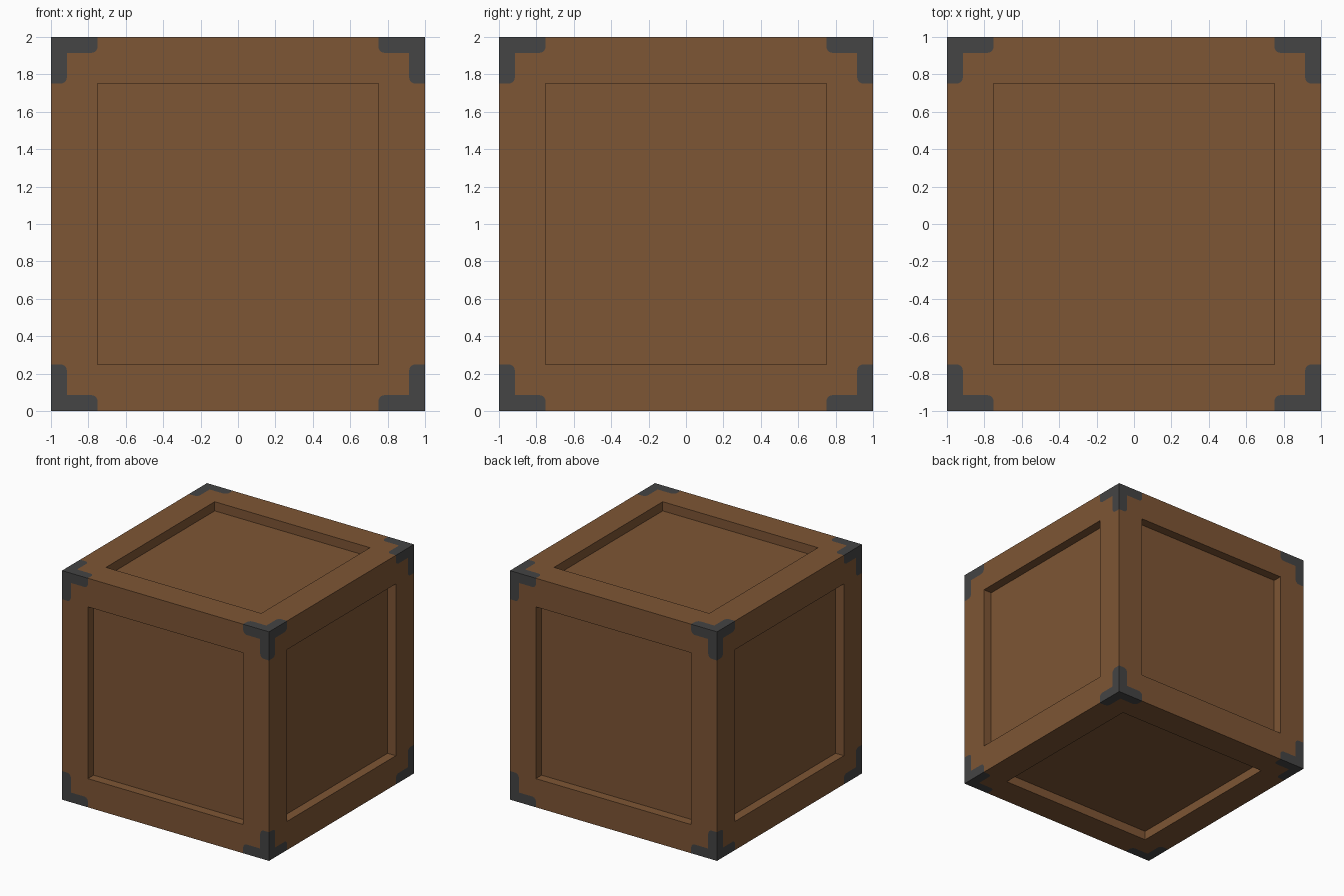
import bpy, bmesh, math
from mathutils import Matrix, Vector

cube = bpy.data.objects.get("Cube")
if cube:
    bpy.data.objects.remove(cube, do_unlink=True)

PANEL = 0.75      # half width of the recessed panel, also where brackets end
DEPTH = 0.08      # recess depth
ARM = 0.915       # inner side of the bracket arms
R = 0.035         # rounding at the bracket tips


def make_material(name, colour):
    mat = bpy.data.materials.new(name)
    mat.use_nodes = True
    mat.diffuse_color = colour
    mat.node_tree.nodes["Principled BSDF"].inputs["Base Color"].default_value = colour
    return mat


def arc(cx, cy, start, end, steps=5):
    angles = [math.radians(start + (end - start) * i / steps) for i in range(steps + 1)]
    return [(cx + R * math.cos(a), cy + R * math.sin(a)) for a in angles]


# Bracket outline across one face, from the top edge round to the side edge
inner = ([(PANEL, 1)] + arc(PANEL + R, ARM + R, 180, 270) + [(ARM, ARM)]
         + arc(ARM + R, PANEL + R, 180, 270) + [(1, PANEL)])
bracket = [(1, 1)] + inner
frame = [(0, 1), (0, PANEL), (PANEL, PANEL), (PANEL, 0), (1, 0)] + inner[::-1]

# One quarter of a crate side: (points, material index)
top, low = 1, 1 - DEPTH
quarter = [
    ([(x, y, top) for x, y in bracket], 1),
    ([(x, y, top) for x, y in frame], 0),
    ([(0, PANEL, top), (0, PANEL, low), (PANEL, PANEL, low), (PANEL, PANEL, top)], 0),
    ([(PANEL, PANEL, top), (PANEL, PANEL, low), (PANEL, 0, low), (PANEL, 0, top)], 0),
    ([(0, 0, low), (PANEL, 0, low), (PANEL, PANEL, low), (0, PANEL, low)], 0),
]

# Six sides, each made of four turned quarters, welded into a closed crate
sides = [Matrix.Rotation(math.radians(a), 4, axis) for a, axis in
         ((0, "X"), (90, "X"), (180, "X"), (270, "X"), (90, "Y"), (-90, "Y"))]
bm = bmesh.new()
for side in sides:
    for k in range(4):
        turn = Matrix.Translation((0, 0, 1)) @ side @ Matrix.Rotation(k * math.pi / 2, 4, "Z")
        for points, index in quarter:
            face = bm.faces.new([bm.verts.new(turn @ Vector(p)) for p in points])
            face.material_index = index
bmesh.ops.remove_doubles(bm, verts=bm.verts[:], dist=0.0005)
bmesh.ops.recalc_face_normals(bm, faces=bm.faces[:])

mesh = bpy.data.meshes.new("crate")
bm.to_mesh(mesh)
bm.free()
mesh.materials.append(make_material("brown wood", (0.208, 0.092, 0.035, 1)))
mesh.materials.append(make_material("dark grey metal", (0.058, 0.058, 0.058, 1)))
crate = bpy.data.objects.new("crate", mesh)
bpy.context.collection.objects.link(crate)
